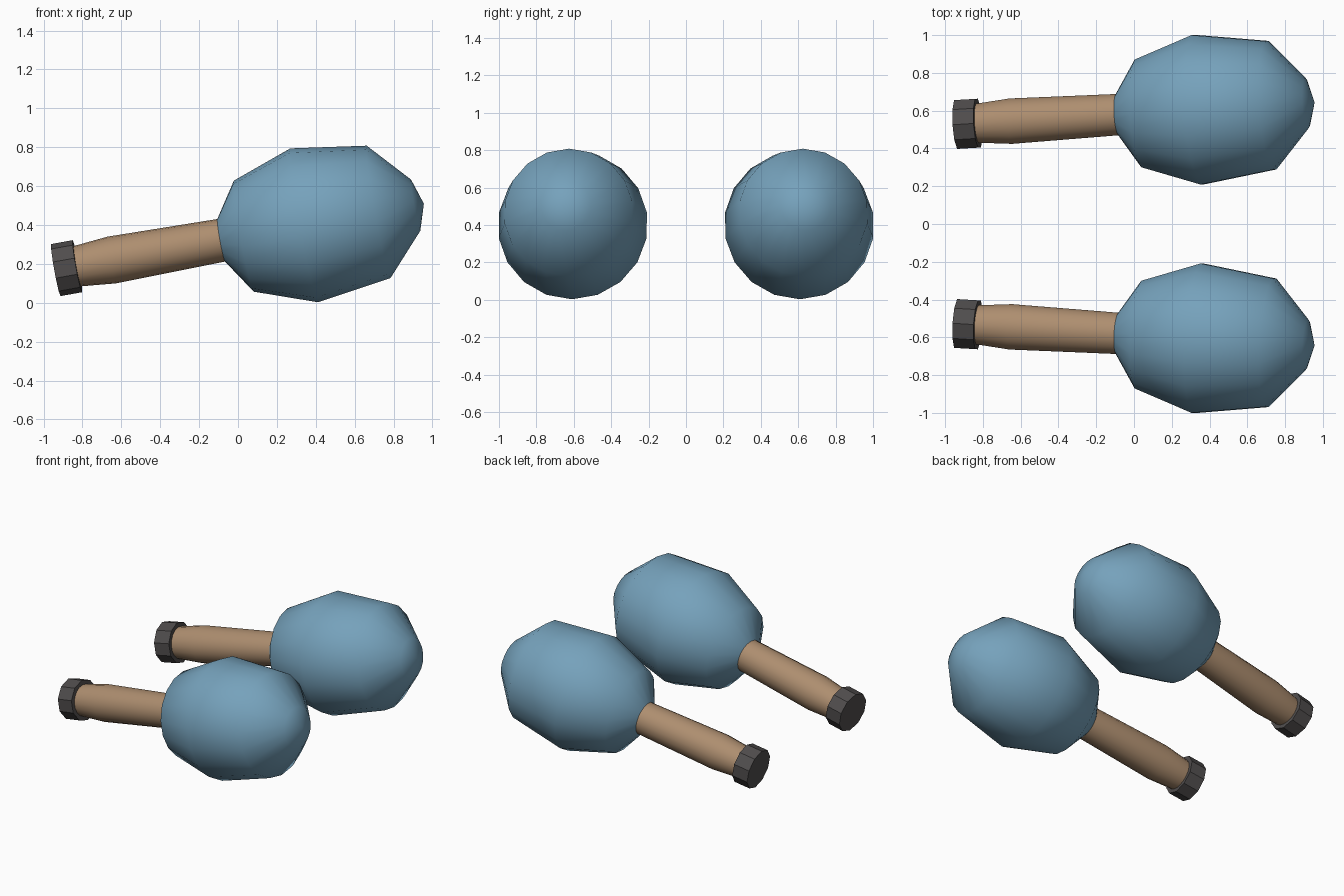
import bpy, bmesh, math
from mathutils import Vector

cube = bpy.data.objects.get("Cube")
if cube:
    bpy.data.objects.remove(cube, do_unlink=True)


def material(name, rgb):
    m = bpy.data.materials.new(name)
    m.use_nodes = True
    m.diffuse_color = (*rgb, 1)
    m.node_tree.nodes["Principled BSDF"].inputs["Base Color"].default_value = (*rgb, 1)
    return m


blue = material("dusty_blue", (0.18, 0.36, 0.50))
tan = material("light_wood", (0.42, 0.27, 0.16))
grey = material("dark_grey", (0.08, 0.074, 0.074))


def lathe(name, profile, sides, mat, smooth, place, closed=False):
    """Turn (distance, radius) points around the local x axis."""
    bm = bmesh.new()
    rings = []
    for t, r in profile:
        count = sides if r > 0 else 1
        rings.append([bm.verts.new((t, r * math.sin(a), r * math.cos(a)))
                      for a in (math.tau * i / sides for i in range(count))])
    for a, b in zip(rings, rings[1:]):
        for i in range(sides):
            j = (i + 1) % sides
            if len(b) == 1:
                bm.faces.new((a[i], a[j], b[0]))
            else:
                bm.faces.new((a[i], a[j], b[j], b[i]))
    if closed:
        bm.faces.new(rings[0])
        bm.faces.new(rings[-1])
    bmesh.ops.recalc_face_normals(bm, faces=bm.faces)
    for f in bm.faces:
        f.smooth = smooth
    mesh = bpy.data.meshes.new(name)
    bm.to_mesh(mesh)
    bm.free()
    mesh.materials.append(mat)
    ob = bpy.data.objects.new(name, mesh)
    ob.location, ob.rotation_euler = place
    bpy.context.collection.objects.link(ob)


# Rounded shaker head, slightly swollen grip and end knob
head = [(0.866, 0.112), (0.984, 0.29), (1.30, 0.402),
        (1.69, 0.346), (1.884, 0.134), (1.927, 0)]
handle = [(0.1, 0.104), (0.292, 0.122), (0.866, 0.111), (0.92, 0.11)]
knob = [(0, 0.136), (0.113, 0.136)]

# Two shakers mirrored front to back, heads raised and splayed apart
for side, s in (("back", 1), ("front", -1)):
    place = (Vector((-0.937, 0.527 * s, 0.168)),
             (0, math.radians(-10.2), math.radians(3.5) * s))
    lathe(side + "_shaker_head", head, 18, blue, True, place)
    lathe(side + "_handle", handle, 18, tan, True, place)
    lathe(side + "_end_knob", knob, 10, grey, False, place, closed=True)
